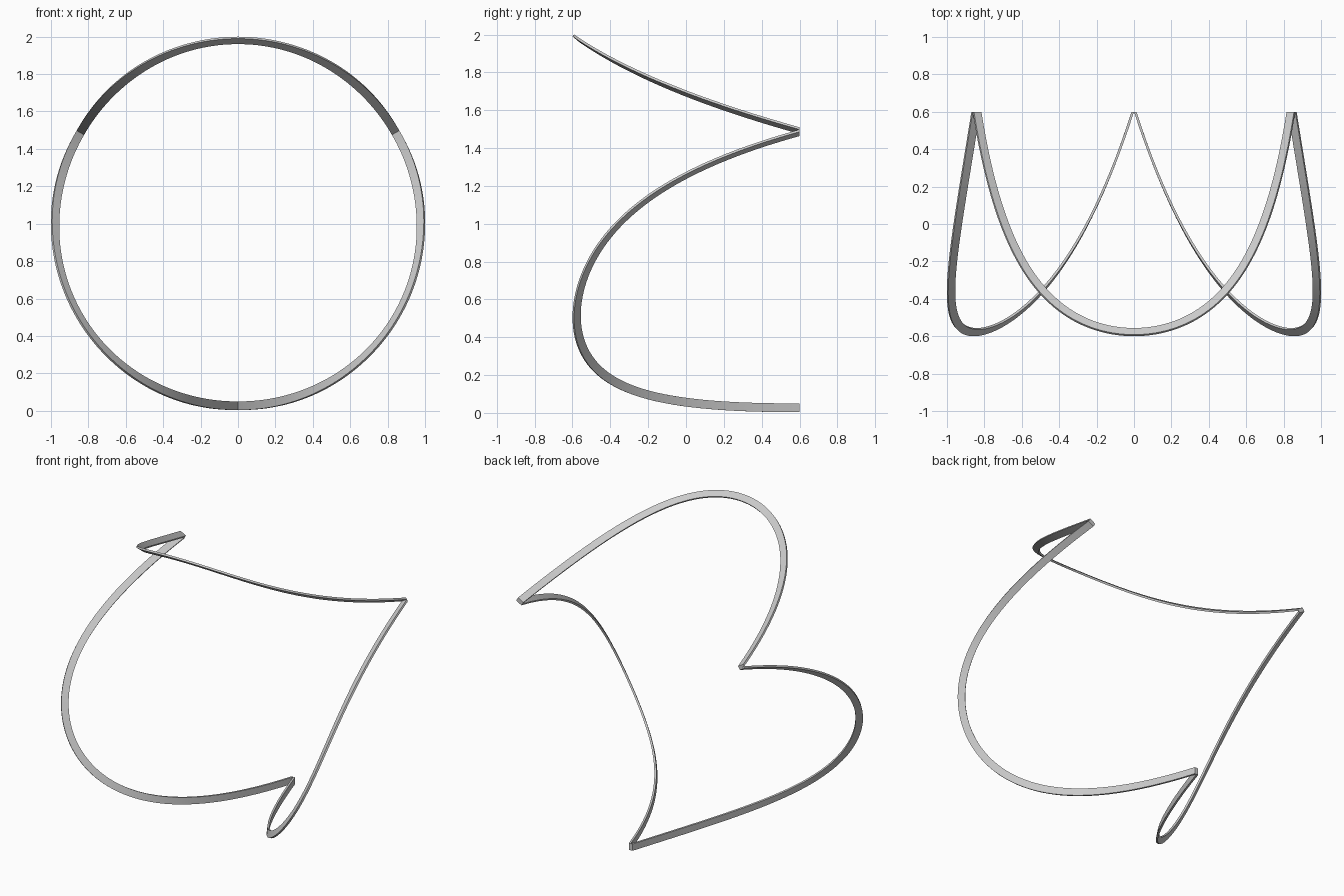
import bpy, bmesh, math
from mathutils import Vector, Matrix

if "Cube" in bpy.data.objects:
    bpy.data.objects.remove(bpy.data.objects["Cube"], do_unlink=True)

# One grey material
grey = bpy.data.materials.new("plain_grey")
grey.use_nodes = True
colour = (0.6, 0.6, 0.6, 1)
grey.diffuse_color = colour
grey.node_tree.nodes["Principled BSDF"].inputs["Base Color"].default_value = colour

WIDTH, THICK = 0.046, 0.013
FRONT, BACK = -0.578, 0.6
SPAN = math.radians(59.6)
STEPS = 72
APEX = Vector((0, BACK, 0))


def centre_line(t):
    """Arch wrapped on a cylinder about the y axis, t from -1 to 1."""
    a = t * SPAN
    r = 0.98 - 0.007 * t * t
    y = FRONT + (BACK - FRONT) * (0.66 * t**2 + 0.34 * t**4)
    return Vector((r * math.sin(a), y, r * math.cos(a)))


# Flat strip swept along the arch, its width aimed at the apex
def arch_mesh():
    bm = bmesh.new()
    rings = []
    for i in range(STEPS + 1):
        t = 2 * i / STEPS - 1
        p = centre_line(t)
        tangent = (centre_line(t + 0.001) - centre_line(t - 0.001)).normalized()
        aim = APEX - p
        across = (aim - tangent * aim.dot(tangent)).normalized()
        normal = tangent.cross(across)
        ring = []
        for u, v in ((-1, -1), (1, -1), (1, 1), (-1, 1)):
            q = p + across * u * WIDTH / 2 + normal * v * THICK / 2
            if i in (0, STEPS):  # trim the tips flat at the back
                q += tangent * ((BACK - q.y) / tangent.y)
            ring.append(bm.verts.new(q))
        rings.append(ring)
    for a, b in zip(rings, rings[1:]):
        for k in range(4):
            n = (k + 1) % 4
            bm.faces.new((a[k], a[n], b[n], b[k]))
    bm.faces.new(rings[0])
    bm.faces.new(rings[-1])
    bmesh.ops.recalc_face_normals(bm, faces=bm.faces)
    mesh = bpy.data.meshes.new("arch_strip")
    bm.to_mesh(mesh)
    bm.free()
    mesh.materials.append(grey)
    return mesh


# Three arches spaced evenly around the ring
for name, turn in (("top_arch", 0), ("left_arch", 120), ("right_arch", 240)):
    mesh = arch_mesh()
    mesh.transform(Matrix.Translation((0, 0, 1)) @ Matrix.Rotation(math.radians(turn), 4, "Y"))
    obj = bpy.data.objects.new(name, mesh)
    bpy.context.collection.objects.link(obj)
    bpy.ops.object.select_all(action="DESELECT")
    obj.select_set(True)
    bpy.context.view_layer.objects.active = obj
    bpy.ops.object.shade_smooth_by_angle(angle=math.radians(30))
